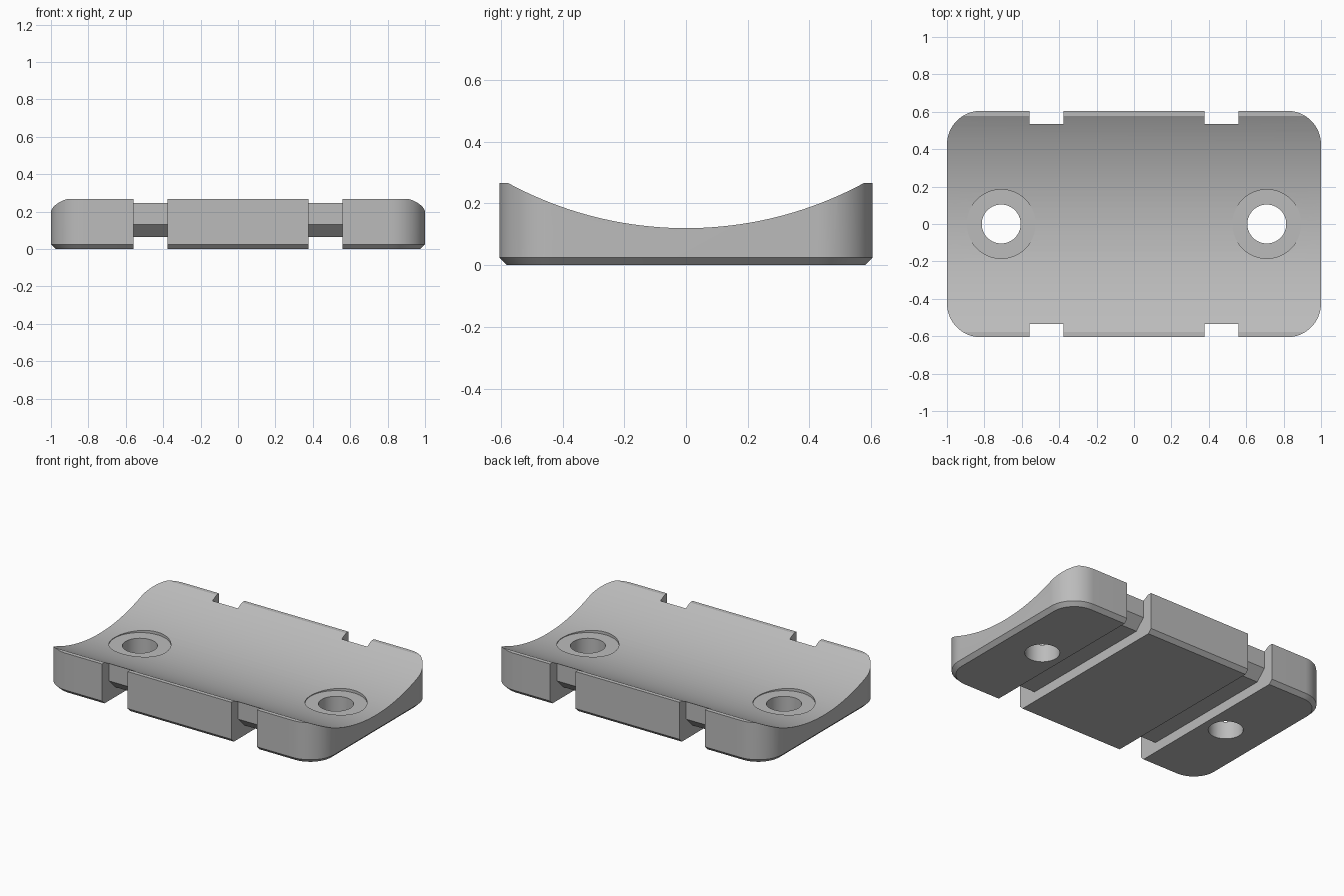
import bpy, bmesh, math
from mathutils import Matrix

if "Cube" in bpy.data.objects:
    bpy.data.objects.remove(bpy.data.objects["Cube"], do_unlink=True)

HALF_X, HALF_Y, HEIGHT = 1.0, 0.605, 0.267
CORNER, CHAMFER = 0.18, 0.025

grey = bpy.data.materials.new("plain grey")
grey.use_nodes = True
colour = (0.5, 0.5, 0.5, 1)
grey.diffuse_color = colour
grey.node_tree.nodes["Principled BSDF"].inputs["Base Color"].default_value = colour


def make_object(name, bm):
    bmesh.ops.recalc_face_normals(bm, faces=bm.faces)
    mesh = bpy.data.meshes.new(name)
    bm.to_mesh(mesh)
    bm.free()
    mesh.materials.append(grey)
    obj = bpy.data.objects.new(name, mesh)
    bpy.context.collection.objects.link(obj)
    return obj


def loft(name, rings):
    """Skin matching rings of points and cap both ends."""
    bm = bmesh.new()
    loops = [[bm.verts.new(p) for p in ring] for ring in rings]
    for a, b in zip(loops, loops[1:]):
        for i in range(len(a)):
            j = (i + 1) % len(a)
            bm.faces.new((a[i], a[j], b[j], b[i]))
    bm.faces.new(loops[0])
    bm.faces.new(loops[-1])
    return make_object(name, bm)


def rounded_ring(inset, z, steps=16):
    ring = []
    r = CORNER - inset
    for k, (sx, sy) in enumerate(((1, 1), (-1, 1), (-1, -1), (1, -1))):
        for s in range(steps + 1):
            a = (k + s / steps) * math.pi / 2
            ring.append((sx * (HALF_X - CORNER) + r * math.cos(a),
                         sy * (HALF_Y - CORNER) + r * math.sin(a), z))
    return ring


def cylinder(name, radius, length, matrix, segments=64):
    bm = bmesh.new()
    bmesh.ops.create_cone(bm, cap_ends=True, segments=segments, radius1=radius,
                          radius2=radius, depth=length, matrix=matrix)
    return make_object(name, bm)


# Rounded block with a chamfered bottom edge
plate = loft("saddle_plate", [rounded_ring(CHAMFER, 0), rounded_ring(0, CHAMFER),
                              rounded_ring(0, HEIGHT)])

# Trough along the top
trough_r = 1.21
cutters = [cylinder("trough_cutter", trough_r, 3,
                    Matrix.Translation((0, 0, 0.12 + trough_r))
                    @ Matrix.Rotation(math.pi / 2, 4, "Y"), 256)]

# U-shaped strap grooves, screw holes and shallow counterbores
inner = [(0.535, 0.5), (0.535, 0.13), (0.47, 0.065)]
outer = [(0.8, -0.2), (0.8, 0.5)]
half = inner + [(-y, z) for y, z in reversed(inner)]
groove = half + [(-y, z) for y, z in reversed(outer)] + outer
for side, word in ((1, "left"), (-1, "right")):
    cutters.append(loft(word + "_groove_cutter",
                        [[(side * x, y, z) for y, z in groove] for x in (0.376, 0.56)]))
    cutters.append(cylinder(word + "_hole_cutter", 0.104, 2,
                            Matrix.Translation((side * 0.71, 0, 0))))
    cutters.append(cylinder(word + "_counterbore_cutter", 0.184, 1,
                            Matrix.Translation((side * 0.71, 0, 0.616))))

for cutter in cutters:
    cutter.hide_render = True
    mod = plate.modifiers.new(cutter.name, "BOOLEAN")
    mod.operation = "DIFFERENCE"
    mod.solver = "EXACT"
    mod.object = cutter

# Apply the cuts, remove the cutters and shade
bpy.ops.object.select_all(action="DESELECT")
plate.select_set(True)
bpy.context.view_layer.objects.active = plate
bpy.ops.object.convert(target="MESH")
for cutter in cutters:
    bpy.data.objects.remove(cutter, do_unlink=True)
bpy.ops.object.shade_smooth_by_angle(angle=math.radians(25))
